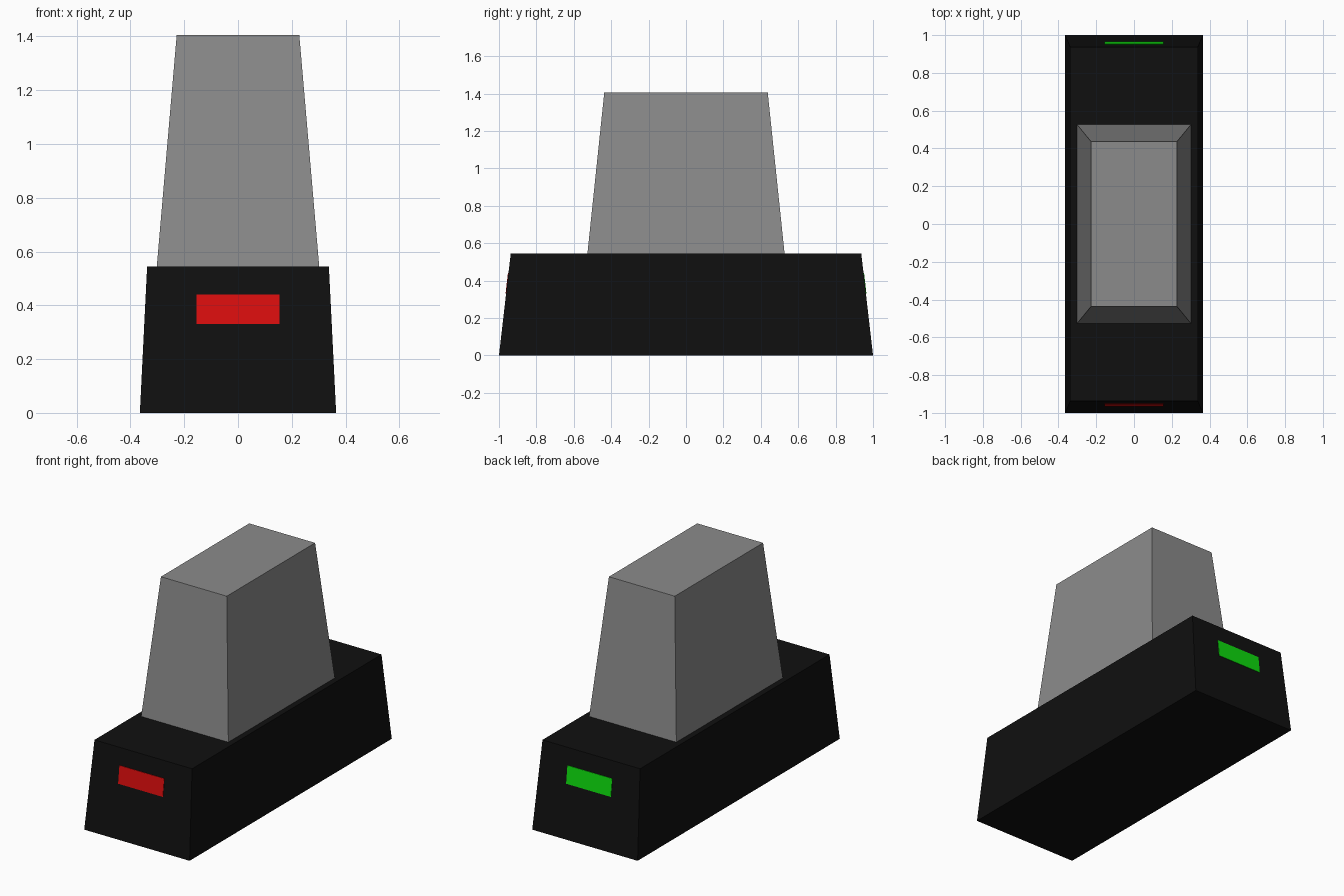
import bpy
import bmesh

if "Cube" in bpy.data.objects:
    bpy.data.objects.remove(bpy.data.objects["Cube"])


def material(name, rgb):
    m = bpy.data.materials.new(name)
    m.diffuse_color = (*rgb, 1.0)
    m.use_nodes = True
    m.node_tree.nodes["Principled BSDF"].inputs["Base Color"].default_value = m.diffuse_color
    return m


BLACK = material("black", (0.005, 0.005, 0.005))
GREY = material("mid grey", (0.26, 0.26, 0.26))
RED = material("red", (0.7, 0.004, 0.004))
GREEN = material("green", (0.004, 0.7, 0.004))

BASE_H = 0.545
BASE_Y0, BASE_Y1 = 1.0, 0.937


def hexahedron(name, bottom, top, mat):
    """Closed solid between two matching four-corner loops."""
    bm = bmesh.new()
    lo = [bm.verts.new(p) for p in bottom]
    hi = [bm.verts.new(p) for p in top]
    bm.faces.new(lo[::-1])
    bm.faces.new(hi)
    for i in range(4):
        j = (i + 1) % 4
        bm.faces.new((lo[i], lo[j], hi[j], hi[i]))
    bmesh.ops.recalc_face_normals(bm, faces=bm.faces)
    mesh = bpy.data.meshes.new(name)
    bm.to_mesh(mesh)
    bm.free()
    mesh.materials.append(mat)
    obj = bpy.data.objects.new(name, mesh)
    bpy.context.collection.objects.link(obj)
    return obj


def rect(hx, hy, z):
    return [(-hx, -hy, z), (hx, -hy, z), (hx, hy, z), (-hx, hy, z)]


def slope_y(z):
    """Half length of the base at height z."""
    return BASE_Y0 + (BASE_Y1 - BASE_Y0) * z / BASE_H


def end_plate(name, side, mat):
    """Thin indicator lying on the sloping end face of the base."""
    hx, z0, z1, t = 0.155, 0.33, 0.44, 0.003

    def loop(z):
        inner, outer = side * (slope_y(z) - t), side * (slope_y(z) + t)
        return [(-hx, inner, z), (hx, inner, z), (hx, outer, z), (-hx, outer, z)]

    return hexahedron(name, loop(z0), loop(z1), mat)


# Long tapered base
hexahedron("base", rect(0.365, BASE_Y0, 0), rect(0.338, BASE_Y1, BASE_H), BLACK)

# Tapered block on top
hexahedron("upper_block", rect(0.302, 0.527, BASE_H), rect(0.228, 0.437, 1.405), GREY)

# Indicators on the two ends
end_plate("front_indicator", -1, RED)
end_plate("back_indicator", 1, GREEN)
